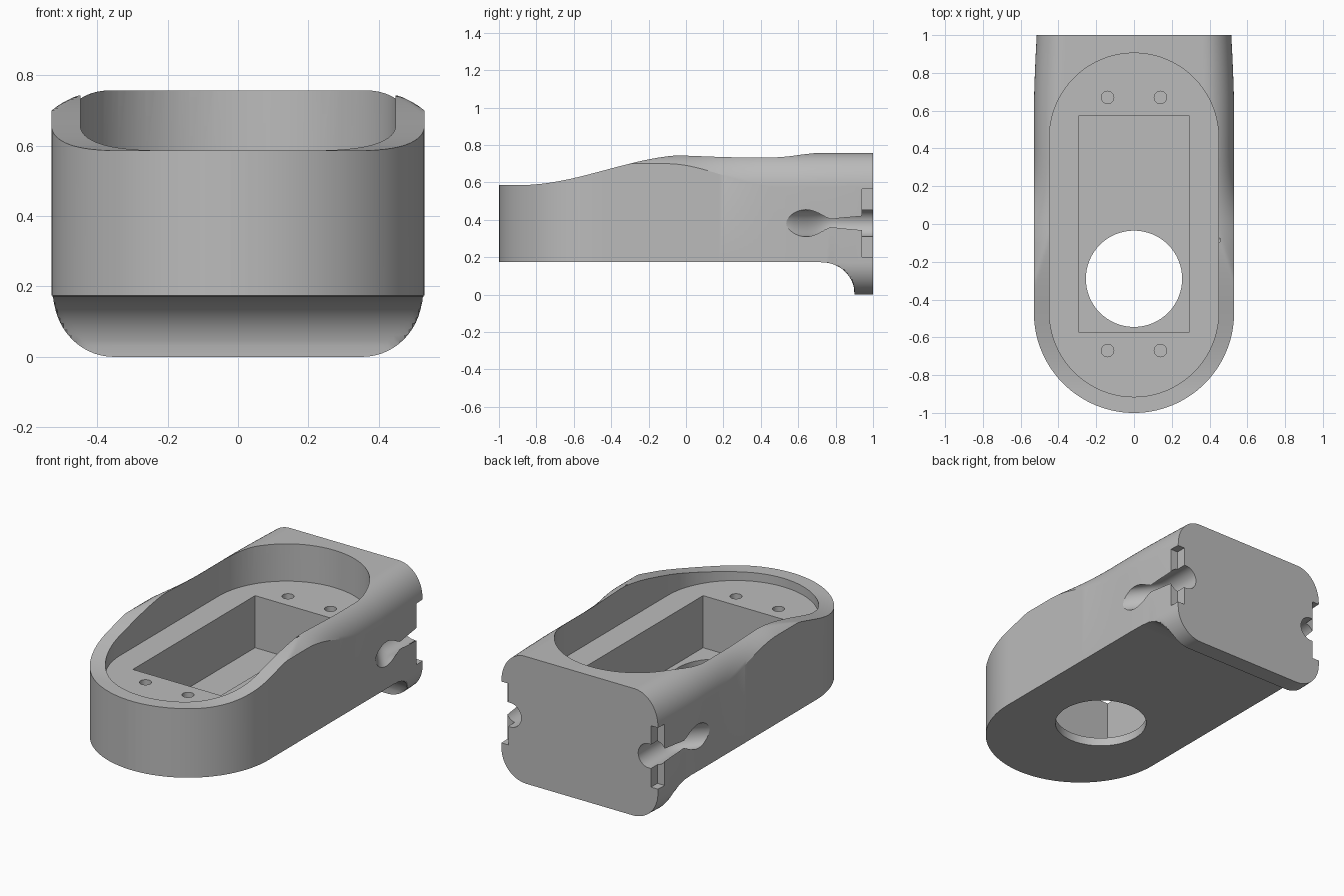
import bpy, bmesh
from math import sin, cos, pi, sqrt, radians

cube = bpy.data.objects.get("Cube")
if cube:
    bpy.data.objects.remove(cube, do_unlink=True)

grey = bpy.data.materials.new("plain_grey")
grey.use_nodes = True
grey.diffuse_color = (0.5, 0.5, 0.5, 1)
grey.node_tree.nodes["Principled BSDF"].inputs["Base Color"].default_value = (0.5, 0.5, 0.5, 1)

HALF, BACK_R, FLOOR = 0.53, 0.17, 0.535


def blend(a, b, y):
    t = min(max((y - a) / (b - a), 0), 1)
    return t * t * (3 - 2 * t)


def loft(name, rings):
    """Skin equal-length closed rings and cap both ends."""
    bm = bmesh.new()
    loops = [[bm.verts.new(p) for p in ring] for ring in rings]
    n = len(loops[0])
    for a, b in zip(loops, loops[1:]):
        for i in range(n):
            j = (i + 1) % n
            bm.faces.new((a[i], a[j], b[j], b[i]))
    bm.faces.new(loops[0])
    bm.faces.new(loops[-1])
    bmesh.ops.recalc_face_normals(bm, faces=bm.faces)
    mesh = bpy.data.meshes.new(name)
    bm.to_mesh(mesh)
    bm.free()
    mesh.materials.append(grey)
    obj = bpy.data.objects.new(name, mesh)
    bpy.context.collection.objects.link(obj)
    return obj


def prism(name, outline, z0, z1):
    return loft(name, [[(x, y, z) for x, y in outline] for z in (z0, z1)])


def circle(cx, cy, r, n=48, start=0.0, sweep=2 * pi):
    return [(cx + r * cos(start + sweep * i / n), cy + r * sin(start + sweep * i / n)) for i in range(n)]


def rect(x0, x1, y0, y1):
    return [(x0, y0), (x1, y0), (x1, y1), (x0, y1)]


# Body: cross-sections along y, each a half outline mirrored
def half_width(y):
    if y < -0.47:
        return max(sqrt(max(HALF ** 2 - (y + 0.47) ** 2, 0)), 0.02)
    return HALF - 0.015 * max((y - 0.6) / 0.4, 0) ** 1.5


def top_height(y):
    return 0.586 + 0.161 * blend(-0.88, 0.02, y) - 0.005 * blend(0.05, 0.5, y) + 0.015 * blend(0.5, 0.7, y)


def bottom_height(y):
    if y < 0.73:
        return 0.175
    return sqrt(max(0.172 ** 2 - (y - 0.73) ** 2, 0)) if y < 0.9 else 0.0


def section(y, steps=14):
    w, top, low = half_width(y), top_height(y), bottom_height(y)
    k = w / HALF
    back = blend(-0.1, 0.5, y)
    reach = radians(38.5 + 51.5 * back)
    drop = 0.057 + 0.125 * back
    half = []
    for i in range(steps + 1):
        t = i / steps * pi / 2
        half.append((w - BACK_R * k * (1 - sin(t)), max(low, BACK_R * (1 - cos(t)))))
    for i in range(steps, -1, -1):
        t = i / steps * reach
        arc = 0.757 - drop * (1 - cos(t)) / (1 - cos(reach))
        half.append((w - 0.16 * k * (1 - sin(t) / sin(reach)), min(top, arc)))
    return [(x, y, z) for x, z in half] + [(-x, y, z) for x, z in reversed(half)]


stations = [-0.47 - HALF * cos(pi / 2 * i / 28) for i in range(28)]
stations += [-0.47 + 1.2 * i / 48 for i in range(48)]
stations += [0.73 + 0.17 * sin(pi / 2 * i / 14) for i in range(15)] + [0.95, 1.0]
body = loft("housing_body", [section(y) for y in stations])

cutters = []

# Stadium recess, rectangular well, round opening
stadium = circle(0, 0.457, 0.448, 40, 0, pi) + [(-0.448, 0.457)]
stadium += circle(0, -0.467, 0.448, 40, pi, pi) + [(0.448, -0.467)]
cutters.append(prism("recess_cutter", stadium, FLOOR, 1))
cutters.append(prism("well_cutter", rect(-0.29, 0.29, -0.575, 0.575), 0.225, 0.7))
cutters.append(prism("opening_cutter", circle(0, -0.29, 0.255, 64), 0.05, 0.4))

# Four screw holes
for sx in (-1, 1):
    for sy in (-1, 1):
        cutters.append(prism("screw_hole_cutter", circle(sx * 0.14, sy * 0.67, 0.033, 24), 0.4, 0.65))

# Side grooves that run out of the wall, and the notches at the back edge
for s in (-1, 1):
    rings = []
    for i in range(25):
        y = 0.48 + 0.58 * i / 24
        cx = 0.457 + 0.16 * (1 - blend(0.48, 0.78, y))
        rings.append([(s * x, y, z) for x, z in circle(cx, 0.382, 0.072, 32)])
    cutters.append(loft("groove_cutter", rings))
    cutters.append(prism("notch_cutter", rect(s * 0.47, s * 0.7, 0.94, 1.1), 0.2, 0.565))

bpy.context.view_layer.objects.active = body
for cutter in cutters:
    cutter.hide_render = True
    mod = body.modifiers.new("cut", "BOOLEAN")
    mod.operation, mod.solver, mod.object = "DIFFERENCE", "EXACT", cutter
    bpy.ops.object.modifier_apply(modifier=mod.name)
    bpy.data.objects.remove(cutter, do_unlink=True)

bpy.ops.object.select_all(action="DESELECT")
body.select_set(True)
bpy.ops.object.shade_smooth_by_angle(angle=radians(25))
